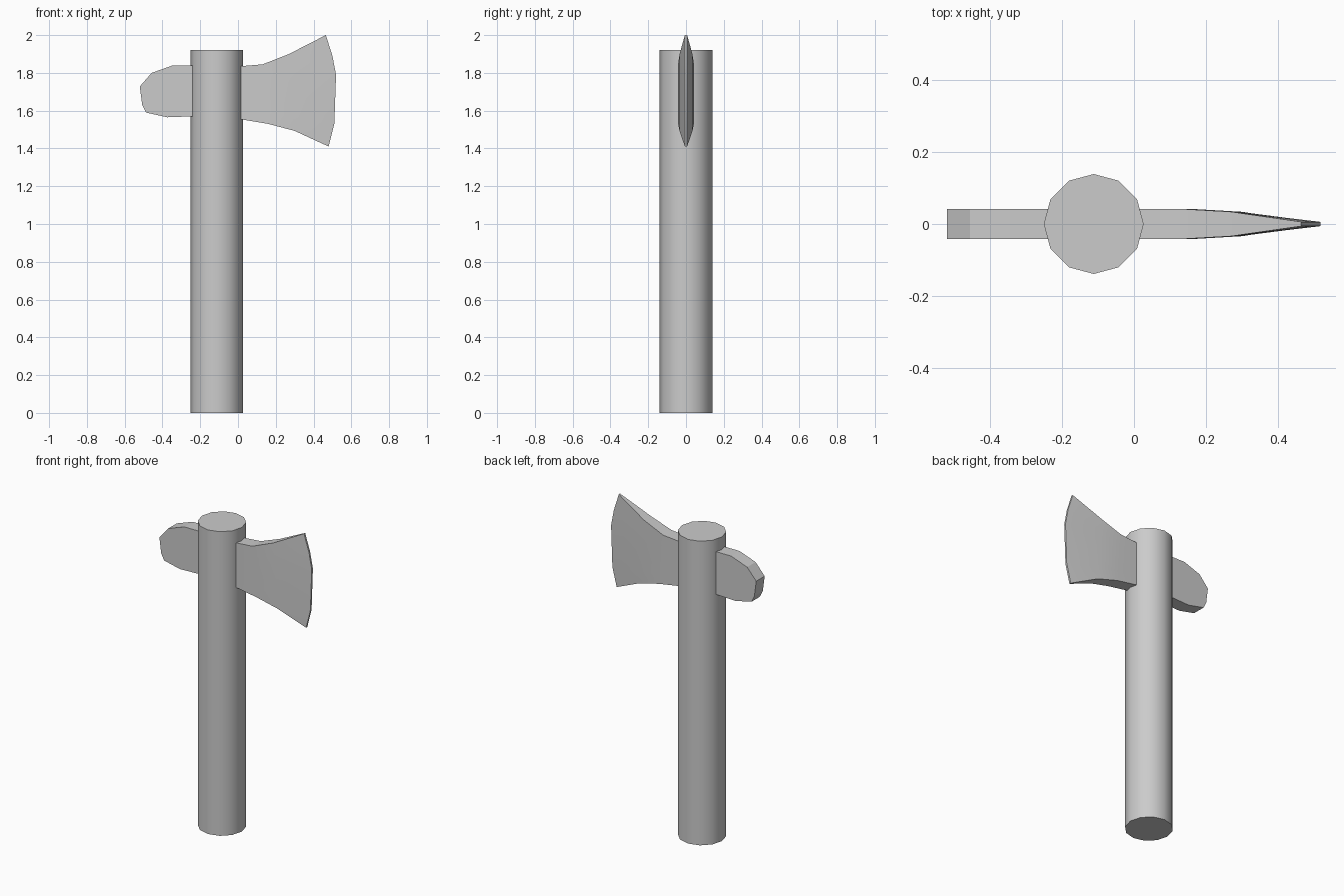
import bpy, bmesh
from math import radians

if "Cube" in bpy.data.objects:
    bpy.data.objects.remove(bpy.data.objects["Cube"])


def smooth(obj, angle):
    bpy.ops.object.select_all(action='DESELECT')
    obj.select_set(True)
    bpy.context.view_layer.objects.active = obj
    bpy.ops.object.shade_smooth_by_angle(angle=radians(angle))


# Handle: twelve-sided post
bpy.ops.mesh.primitive_cylinder_add(vertices=12, radius=0.139, depth=1.92,
                                    location=(-0.112, 0, 0.96), rotation=(0, 0, radians(90)))
handle = bpy.context.object
handle.name = "handle"
smooth(handle, 40)

# Head: columns from poll to blade as (top x, top z, bottom x, bottom z, half thickness)
columns = [
    (-0.52, 1.728, -0.507, 1.63, 0.042),
    (-0.457, 1.80, -0.487, 1.59, 0.042),
    (-0.345, 1.84, -0.375, 1.565, 0.042),
    (-0.24, 1.84, -0.24, 1.57, 0.042),
    (0.01, 1.835, 0.01, 1.555, 0.042),
    (0.13, 1.845, 0.16, 1.53, 0.042),
    (0.27, 1.90, 0.30, 1.493, 0.034),
]
rows = (0, 0.2, 0.37, 0.8, 1)
grid = [[(tx + (bx - tx) * f, h, tz + (bz - tz) * f) for f in rows]
        for tx, tz, bx, bz, h in columns]
# Curved cutting edge
edge = [(0.465, 2.0), (0.50, 1.89), (0.519, 1.79), (0.51, 1.53), (0.48, 1.41)]
grid.append([(x, 0.006, z) for x, z in edge])

bm = bmesh.new()
sides = [[[bm.verts.new((x, s * y, z)) for x, y, z in col] for col in grid] for s in (-1, 1)]
nc, nr = len(grid), len(rows)
for g in sides:
    for i in range(nc - 1):
        for j in range(nr - 1):
            bm.faces.new((g[i][j], g[i + 1][j], g[i + 1][j + 1], g[i][j + 1]))
# Rim joining both sides
rim = ([(i, 0) for i in range(nc)] + [(nc - 1, j) for j in range(1, nr)]
       + [(i, nr - 1) for i in range(nc - 2, -1, -1)] + [(0, j) for j in range(nr - 2, 0, -1)])
for (a, b), (c, d) in zip(rim, rim[1:] + rim[:1]):
    bm.faces.new((sides[0][a][b], sides[0][c][d], sides[1][c][d], sides[1][a][b]))
bmesh.ops.recalc_face_normals(bm, faces=bm.faces)
mesh = bpy.data.meshes.new("axe_head")
bm.to_mesh(mesh)
bm.free()
head = bpy.data.objects.new("axe_head", mesh)
bpy.context.collection.objects.link(head)
smooth(head, 15)
